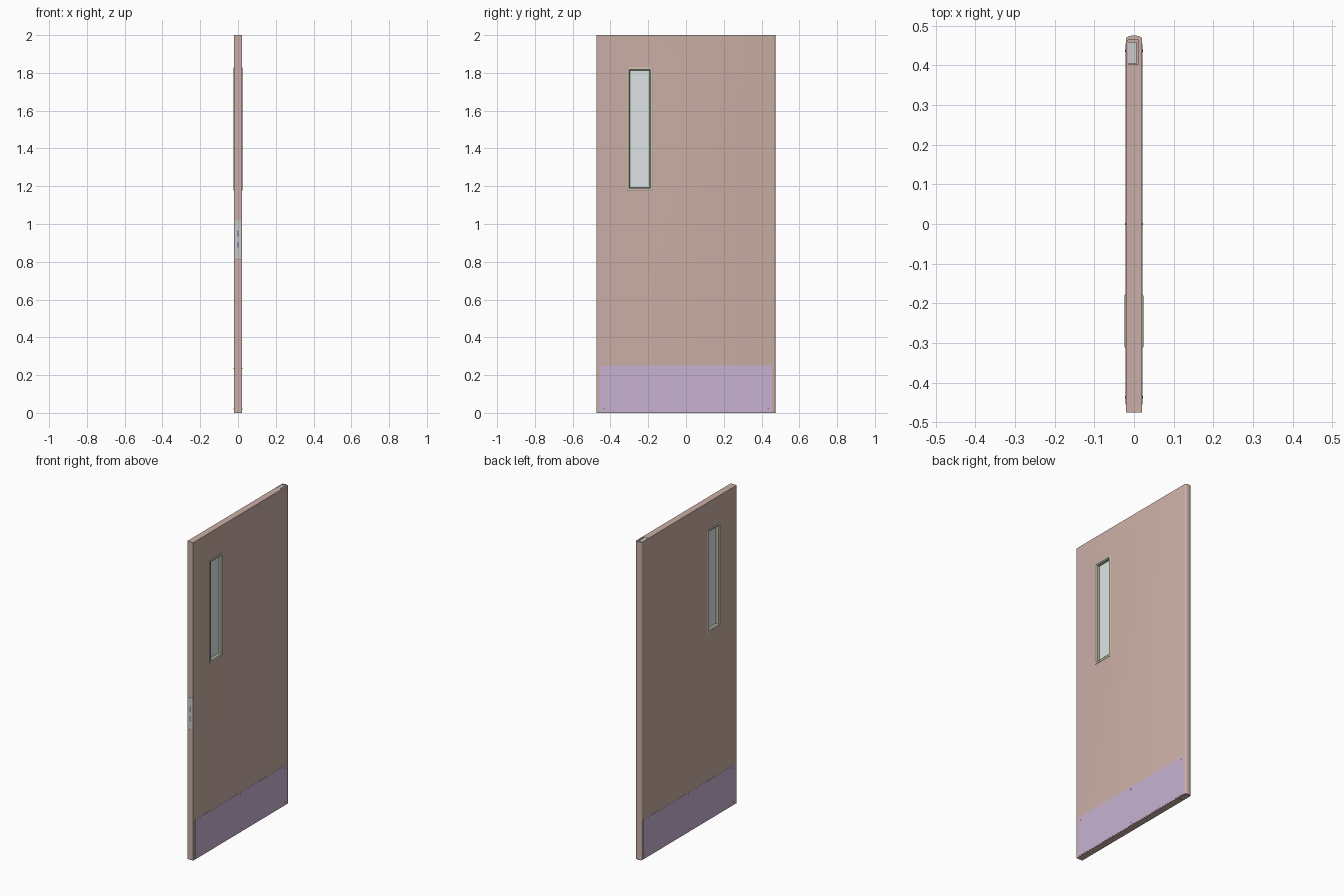
import bpy, bmesh, math
from mathutils import Matrix

if "Cube" in bpy.data.objects:
    bpy.data.objects.remove(bpy.data.objects["Cube"])


def material(name, rgb):
    m = bpy.data.materials.new(name)
    m.diffuse_color = (*rgb, 1)
    m.use_nodes = True
    m.node_tree.nodes["Principled BSDF"].inputs["Base Color"].default_value = m.diffuse_color
    return m


WOOD = material("door_paint", (0.60, 0.43, 0.38))
KICK = material("kick_metal", (0.58, 0.45, 0.65))
TRIM = material("trim_paint", (0.58, 0.55, 0.43))
GLASS = material("pane_glass", (0.72, 0.78, 0.77))
DARK = material("bolt_blue", (0.25, 0.27, 0.42))


def finish(bm, name, mat=None):
    bmesh.ops.recalc_face_normals(bm, faces=bm.faces)
    me = bpy.data.meshes.new(name)
    bm.to_mesh(me)
    bm.free()
    ob = bpy.data.objects.new(name, me)
    bpy.context.collection.objects.link(ob)
    if mat:
        me.materials.append(mat)
    return ob


def box(name, x, y, z, mat=None):
    """Box from three (min, max) ranges."""
    bm = bmesh.new()
    size = [r[1] - r[0] for r in (x, y, z)]
    mid = [sum(r) / 2 for r in (x, y, z)]
    bmesh.ops.create_cube(bm, size=1, matrix=Matrix.Translation(mid) @ Matrix.Diagonal((*size, 1)))
    return finish(bm, name, mat)


def activate(ob):
    bpy.ops.object.select_all(action='DESELECT')
    ob.select_set(True)
    bpy.context.view_layer.objects.active = ob


def cut(ob, cutter):
    activate(ob)
    mod = ob.modifiers.new("cut", 'BOOLEAN')
    mod.operation, mod.object, mod.solver = 'DIFFERENCE', cutter, 'EXACT'
    bpy.ops.object.modifier_apply(modifier=mod.name)
    bpy.data.objects.remove(cutter)


def rect_frame(name, side, y, z, profile, mat):
    """Sweep an (inset, x) section around a rectangle."""
    bm = bmesh.new()
    loops = []
    for inset, x in profile:
        y0, y1, z0, z1 = y[0] + inset, y[1] - inset, z[0] + inset, z[1] - inset
        loops.append([bm.verts.new((side * x, a, b)) for a, b in
                      ((y0, z0), (y1, z0), (y1, z1), (y0, z1))])
    for i, a in enumerate(loops):
        b = loops[(i + 1) % len(loops)]
        for j in range(4):
            k = (j + 1) % 4
            bm.faces.new((a[j], a[k], b[k], b[j]))
    return finish(bm, name, mat)


def screw(name, x, y, z, mat):
    """Low domed screw head facing away from the door."""
    bm = bmesh.new()
    s = math.copysign(1, x)
    bmesh.ops.create_cone(bm, cap_ends=True, segments=12, radius1=0.004, radius2=0.0025, depth=0.0014,
                          matrix=Matrix.Translation((x, y, z)) @ Matrix.Rotation(s * math.pi / 2, 4, 'Y'))
    return finish(bm, name, mat)


# Door slab with rounded pivot edge
T = 0.0205
bm = bmesh.new()
outline = [(-T, -0.4745), (T, -0.4745)]
outline += [(T * math.cos(a), 0.466 + 0.009 * math.sin(a))
            for a in (math.pi * i / 12 for i in range(13))]
face = bm.faces.new([bm.verts.new((x, y, 0)) for x, y in outline])
ext = bmesh.ops.extrude_face_region(bm, geom=[face])
bmesh.ops.translate(bm, vec=(0, 0, 2), verts=[v for v in ext["geom"] if isinstance(v, bmesh.types.BMVert)])
slab = finish(bm, "door_slab", WOOD)

# Window opening, pivot pockets and lock mortise
cut(slab, box("cutter", (-0.1, 0.1), (-0.302, -0.188), (1.188, 1.818)))
for z0, z1 in ((1.995, 2.01), (-0.01, 0.005)):
    cut(slab, box("cutter", (-0.015, 0.011), (0.403, 0.464), (z0, z1)))
cut(slab, box("cutter", (-0.017, 0.017), (-0.49, -0.472), (0.82, 1.02)))
activate(slab)
bpy.ops.object.shade_smooth_by_angle(angle=math.radians(35))

# Pivot plates
box("top_pivot_plate", (-0.0145, 0.006), (0.404, 0.459), (1.994, 1.999))
box("bottom_pivot_plate", (-0.0145, 0.006), (0.404, 0.459), (0.001, 0.006))

# Lock plate with two bolt slots
plate = box("lock_plate", (-0.0168, 0.0168), (-0.475, -0.471), (0.8205, 1.0195))
for i, z in enumerate((0.89, 0.95)):
    cut(plate, box("cutter", (-0.006, 0.006), (-0.48, -0.4735), (z - 0.016, z + 0.016)))
    box(f"lock_bolt_{i}", (-0.005, 0.005), (-0.4737, -0.473), (z - 0.015, z + 0.015), DARK)

# Window pane
box("window_pane", (-0.003, 0.003), (-0.302, -0.188), (1.188, 1.818), GLASS)

# Parts on both faces
section = [(0, 0.0203), (0, 0.0222), (0.002, 0.0235), (0.010, 0.0235), (0.016, 0.019),
           (0.016, 0.003), (0.008, 0.003), (0.008, 0.0203)]
for side, tag in ((1, "right"), (-1, "left")):
    rect_frame(f"window_frame_{tag}", side, (-0.312, -0.178), (1.178, 1.828), section, TRIM)
    box(f"kick_plate_{tag}", sorted((side * 0.0203, side * 0.0215)), (-0.455, 0.455), (0.004, 0.25), KICK)
    for y in (-0.437, 0, 0.437):
        for z in (0.02, 0.235):
            screw(f"kick_screw_{tag}", side * 0.0218, y, z, KICK)

# Window frame screws on the left face
for y, z in [(-0.307, 1.34), (-0.307, 1.66), (-0.183, 1.34), (-0.183, 1.66), (-0.245, 1.183), (-0.245, 1.823)]:
    screw("frame_screw", -0.0236, y, z, TRIM)
